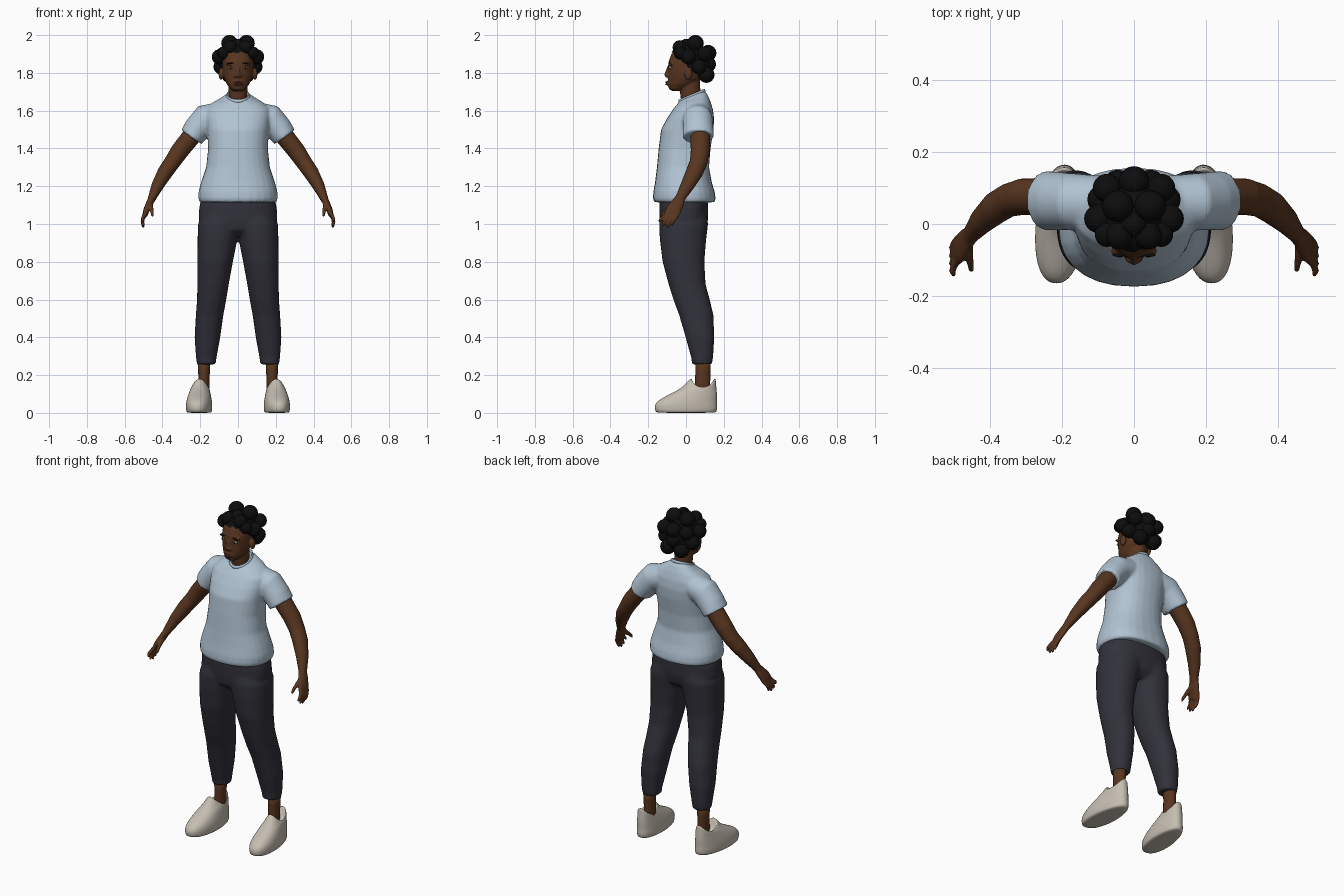
import bpy, bmesh, math
from mathutils import Vector, Matrix


def material(name, rgb):
    m = bpy.data.materials.new(name)
    m.diffuse_color = (*rgb, 1)
    return m


SKIN = material("brown skin", (0.098, 0.036, 0.014))
SHIRT = material("pale blue cloth", (0.44, 0.55, 0.65))
PANTS = material("charcoal cloth", (0.031, 0.031, 0.043))
SHOE = material("warm off white", (0.56, 0.51, 0.44))
HAIR = material("black hair", (0.004, 0.004, 0.004))
WHITE = material("eye white", (0.35, 0.31, 0.28))
IRIS = material("dark iris", (0.01, 0.006, 0.004))
LIPS = material("lip brown", (0.10, 0.032, 0.02))


def power(v, n):
    return math.copysign(abs(v) ** (2 / n), v)


def slab(z, x0, x1, yf, yb, n=2.0, tilt=0.0, segs=28):
    """Horizontal rounded section between x0..x1 and yf..yb."""
    cx, cy, rx, ry = (x0 + x1) / 2, (yf + yb) / 2, (x1 - x0) / 2, (yb - yf) / 2
    ring = []
    for i in range(segs):
        a = 2 * math.pi * i / segs
        y = ry * power(math.sin(a), n)
        ring.append(Vector((cx + rx * power(math.cos(a), n), cy + y, z + tilt * y)))
    return ring


def loft(bm, rings):
    """Skin a list of rings and cap both ends."""
    rows = [[bm.verts.new(p) for p in r] for r in rings]
    n = len(rows[0])
    for a, b in zip(rows, rows[1:]):
        for i in range(n):
            bm.faces.new((a[i], a[(i + 1) % n], b[(i + 1) % n], b[i]))
    bm.faces.new(rows[0][::-1])
    bm.faces.new(rows[-1])


def tube(bm, path, segs=16):
    """Limb along (x, y, z, radius toward y, other radius) points."""
    pts = [Vector(p[:3]) for p in path]
    rings = []
    for i, p in enumerate(path):
        t = (pts[min(i + 1, len(pts) - 1)] - pts[max(i - 1, 0)]).normalized()
        u = Vector((0, 1, 0)) - t * t.y
        u.normalize()
        v = t.cross(u)
        rings.append([pts[i] + u * p[3] * math.cos(a) + v * p[4] * math.sin(a)
                      for a in (2 * math.pi * k / segs for k in range(segs))])
    loft(bm, rings)


def ball(bm, pos, size, sub=3):
    bmesh.ops.create_icosphere(bm, subdivisions=sub, radius=1,
                               matrix=Matrix.Translation(pos) @ Matrix.Diagonal((*size, 1)))


def finish(name, bm, mat, mirror=False, voxel=0, sub=0, smooth=4):
    bmesh.ops.recalc_face_normals(bm, faces=bm.faces[:])
    for f in bm.faces:
        f.smooth = True
    me = bpy.data.meshes.new(name)
    bm.to_mesh(me)
    bm.free()
    me.materials.append(mat)
    ob = bpy.data.objects.new(name, me)
    bpy.context.collection.objects.link(ob)
    if mirror:
        ob.modifiers.new("mirror", "MIRROR").use_mirror_merge = False
    if voxel:
        r = ob.modifiers.new("fuse", "REMESH")
        r.mode, r.voxel_size, r.use_smooth_shade = "VOXEL", voxel, True
        s = ob.modifiers.new("soften", "SMOOTH")
        s.factor, s.iterations = 0.5, smooth
    if sub:
        s = ob.modifiers.new("round", "SUBSURF")
        s.levels = s.render_levels = sub
    return ob


# Shirt: torso and sleeves fused together
bm = bmesh.new()
loft(bm, [slab(z, -w, w, f, b, 2.3, t) for z, w, f, b, t in (
    (1.115, .203, -.168, .153, 0), (1.135, .210, -.175, .157, 0), (1.17, .209, -.173, .152, 0),
    (1.22, .196, -.164, .137, 0), (1.30, .169, -.154, .122, 0), (1.40, .158, -.145, .130, 0),
    (1.50, .164, -.132, .146, 0), (1.56, .172, -.100, .149, 0), (1.61, .170, -.067, .142, 0),
    (1.645, .130, -.045, .128, .1), (1.667, .085, -.038, .112, .3), (1.68, .062, -.034, .095, .4))])
for s in (1, -1):
    tube(bm, [(s * x, y, z, a, b) for x, y, z, a, b in (
        (.10, .06, 1.575, .075, .070), (.17, .062, 1.555, .079, .080),
        (.215, .064, 1.505, .081, .072), (.247, .065, 1.460, .083, .066))], 28)
finish("shirt", bm, SHIRT, voxel=.008, smooth=5)

# Neckband
bm = bmesh.new()
rows = []
for i in range(32):
    a = 2 * math.pi * i / 32
    y = .066 * math.sin(a)
    rows.append([bm.verts.new((.058 * math.cos(a) * (1 + k * .12), .031 + y * (1 + k * .12),
                               1.68 + .42 * y + h)) for k, h in ((1, -.014), (.8, .008), (-.6, .01), (-1, -.014))])
for i in range(32):
    for j in range(4):
        a, b = rows[i], rows[(i + 1) % 32]
        bm.faces.new((a[j], b[j], b[(j + 1) % 4], a[(j + 1) % 4]))
finish("neckband", bm, SHIRT, sub=1)

# Trousers: hips and two tapered legs fused together
bm = bmesh.new()
loft(bm, [slab(z, -w, w, f, b, 2.4) for z, w, f, b in (
    (.935, .12, -.09, .07), (.97, .19, -.132, .105), (1.03, .209, -.141, .118),
    (1.09, .205, -.142, .118), (1.15, .19, -.14, .115))])
for s in (1, -1):
    loft(bm, [slab(z, *sorted((s * i, s * o)), f, b, 2.2) for z, i, o, f, b in (
        (.257, .118, .217, .032, .137), (.29, .114, .222, .028, .143), (.40, .094, .230, -.002, .150),
        (.52, .077, .223, -.037, .145), (.60, .062, .217, -.067, .126), (.68, .049, .215, -.092, .104),
        (.80, .027, .215, -.124, .097), (.92, .003, .214, -.139, .107), (1.0, -.02, .212, -.142, .117),
        (1.06, -.02, .18, -.13, .11))])
finish("trousers", bm, PANTS, voxel=.009)

# Ankles
bm = bmesh.new()
loft(bm, [slab(z, .18 - w, .18 + w, f, b) for z, w, f, b in (
    (.06, .030, .045, .13), (.16, .029, .047, .128), (.22, .031, .05, .13), (.30, .036, .05, .132))])
finish("ankles", bm, SKIN, mirror=True)

# Shoes: stacked outlines, heel narrowed, toes turned out, low sides at the opening
bm = bmesh.new()
rings = []
for z, w, f, b, drop in (
        (.0, .062, -.150, .150, 0), (.004, .067, -.163, .163, 0), (.03, .070, -.168, .168, 0),
        (.05, .069, -.163, .164, 0), (.072, .066, -.140, .165, 0), (.095, .061, -.095, .165, 0),
        (.12, .055, -.045, .163, 0), (.145, .052, -.008, .160, .015), (.18, .049, .018, .158, .045),
        (.184, .045, .026, .152, .045), (.17, .039, .035, .142, .045), (.12, .03, .05, .125, 0)):
    ring = slab(z, -w, w, f, b, 2.3)
    for p in ring:
        p.z -= drop * (p.x / w) ** 2
        p.x = .205 - .07 * p.y + p.x * (1 - max(p.y, 0) * .9)
    rings.append(ring)
loft(bm, rings)
finish("shoes", bm, SHOE, mirror=True, sub=1)

# Arms with hands
bm = bmesh.new()
tube(bm, [(.20, .07, 1.52, .05, .05), (.25, .076, 1.46, .053, .050), (.31, .076, 1.385, .051, .048),
          (.35, .066, 1.325, .047, .043), (.385, .045, 1.275, .046, .041), (.425, .008, 1.205, .037, .033),
          (.452, -.026, 1.145, .027, .023), (.458, -.034, 1.13, .027, .021)], 20)
tube(bm, [(.452, -.026, 1.145, .024, .02), (.468, -.045, 1.11, .035, .019),
          (.484, -.066, 1.075, .041, .017), (.492, -.08, 1.05, .038, .014), (.494, -.084, 1.044, .03, .01)])
for k, (tip_y, tip_z) in enumerate(((-.140, 1.008), (-.121, .987), (-.098, .980), (-.074, .990))):
    y0 = -.106 + .021 * k
    tube(bm, [(.486, y0 + .008, 1.066, .010, .010), (.500, y0 - .008, 1.04, .0105, .010),
              (.506, (y0 + tip_y) / 2 - .008, (1.045 + tip_z) / 2, .010, .010),
              (.502, tip_y, tip_z + .008, .0085, .008), (.500, tip_y, tip_z, .004, .004)], 10)
tube(bm, [(.462, -.05, 1.105, .016, .014), (.460, -.082, 1.088, .014, .012),
          (.456, -.108, 1.068, .011, .010), (.453, -.127, 1.048, .009, .008), (.452, -.133, 1.040, .004, .004)], 10)
finish("arms", bm, SKIN, mirror=True, voxel=.005, smooth=3)

# Head, neck, nose and ears fused together
bm = bmesh.new()
loft(bm, [slab(z, -w, w, f, b, 2.1) for z, w, f, b in (
    (1.705, .022, -.076, -.02), (1.714, .040, -.090, .0), (1.74, .060, -.097, .045),
    (1.77, .073, -.096, .08), (1.80, .080, -.094, .095), (1.83, .082, -.095, .10),
    (1.86, .083, -.092, .105), (1.90, .078, -.077, .10), (1.93, .06, -.047, .08), (1.95, .02, .0, .04))])
loft(bm, [slab(z, -w, w, f, b) for z, w, f, b in (
    (1.62, .052, -.022, .085), (1.68, .049, -.030, .078), (1.73, .050, -.035, .075), (1.79, .05, -.03, .075))])
tube(bm, [(0, -.085, 1.84, .010, .009), (0, -.098, 1.81, .010, .009), (0, -.104, 1.79, .012, .012),
          (0, -.098, 1.778, .010, .012)], 12)
ball(bm, (0, -.095, 1.745), (.026, .012, .012))
for s in (1, -1):
    ball(bm, (s * .013, -.097, 1.785), (.011, .012, .009))
    ball(bm, (s * .040, -.076, 1.847), (.026, .013, .008))
    ball(bm, (s * .090, .012, 1.795), (.013, .021, .032))
finish("head", bm, SKIN, voxel=.0045, smooth=3)

# Face details
for name, mat, mirror, blobs in (
        ("eyes", WHITE, True, [((.039, -.083, 1.828), (.014, .009, .007))]),
        ("irises", IRIS, True, [((.039, -.0895, 1.828), (.006, .004, .006))]),
        ("eyebrows", HAIR, True, [((.041, -.086, 1.851), (.020, .006, .0035))]),
        ("lips", LIPS, False, [((0, -.101, 1.751), (.022, .009, .005)),
                               ((0, -.101, 1.741), (.019, .009, .006))])):
    bm = bmesh.new()
    for p, r in blobs:
        ball(bm, p, r, 2)
    finish(name, bm, mat, mirror=mirror)

# Hair cap trimmed along the hairline
bm = bmesh.new()
ball(bm, (0, .02, 1.845), (.095, .115, .118), 4)
low = [v for v in bm.verts if v.co.z < max(1.755, 1.835 - .85 * v.co.y)]
bmesh.ops.delete(bm, geom=low, context="VERTS")
finish("hair_cap", bm, HAIR)

# Hair buns
bm = bmesh.new()
for x, y, z, r in ((.045, .05, 1.957, .044), (.040, -.033, 1.935, .038), (.099, .015, 1.885, .040),
                   (.075, .10, 1.90, .040), (.090, .068, 1.832, .040), (.045, .108, 1.79, .043),
                   (0, .118, 1.905, .043), (0, .118, 1.845, .041), (0, 0, 1.942, .038), (.075, -.03, 1.905, .034)):
    for s in ((1, -1) if x else (1,)):
        ball(bm, (s * x, y, z), (r, r, r))
finish("hair_buns", bm, HAIR)
